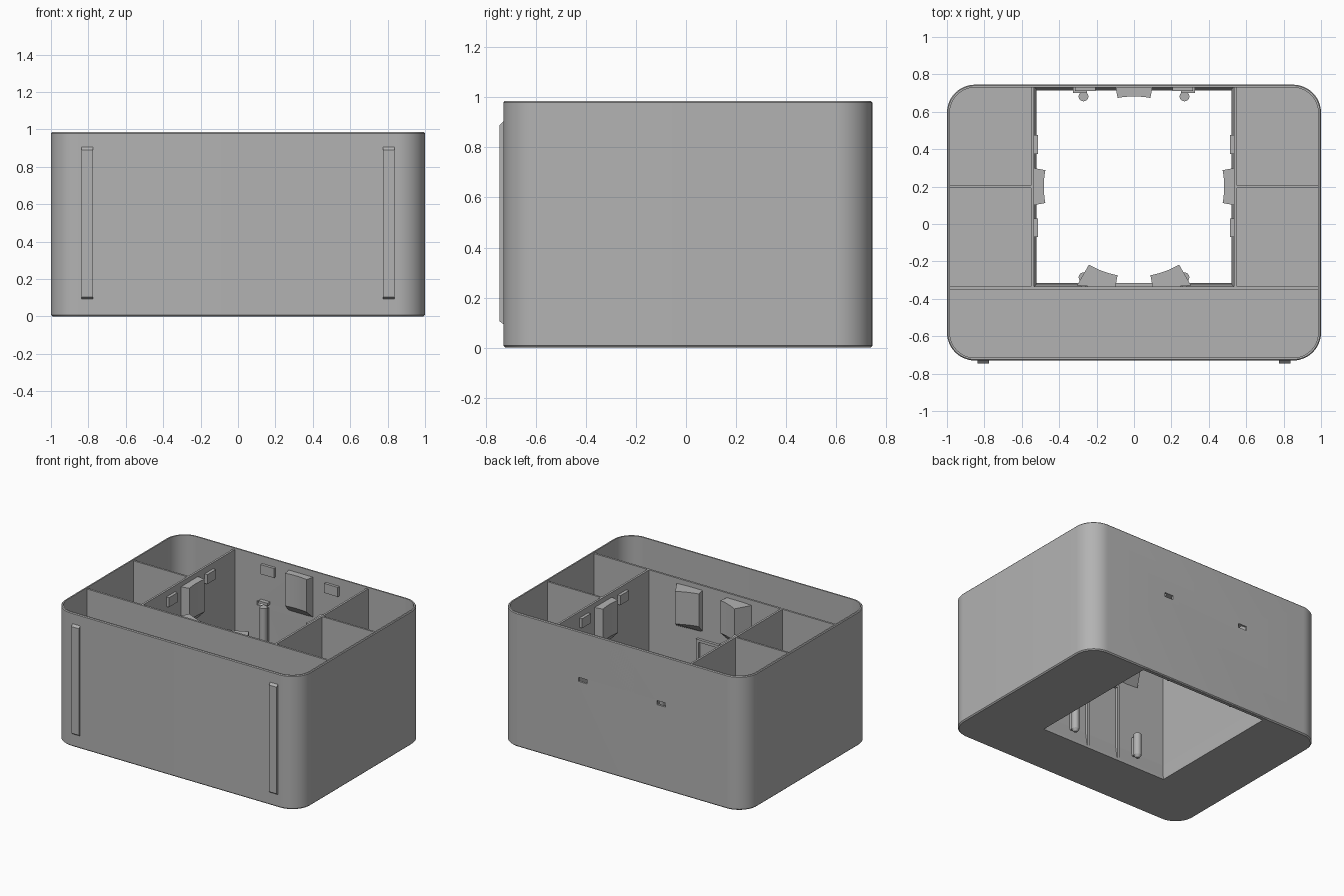
import bpy, bmesh, math
from mathutils import Vector

cube = bpy.data.objects.get("Cube")
if cube:
    bpy.data.objects.remove(cube, do_unlink=True)

grey = bpy.data.materials.new("plain grey")
grey.use_nodes = True
grey.diffuse_color = (0.45, 0.45, 0.45, 1)
grey.node_tree.nodes["Principled BSDF"].inputs["Base Color"].default_value = (0.45, 0.45, 0.45, 1)

HEIGHT = 0.985
FRONT, BACK = -0.73, 0.745
WALL = 0.015
CY = 0.2          # centre of the square bay
BAY = 0.535       # half width of the bay


def loft(name, rings, closed=False):
    """Skin a list of equal-length point rings; cap the ends or join them."""
    bm = bmesh.new()
    loops = [[bm.verts.new(p) for p in ring] for ring in rings]
    pairs = list(zip(loops, loops[1:]))
    if closed:
        pairs.append((loops[-1], loops[0]))
    else:
        bm.faces.new(loops[0])
        bm.faces.new(loops[-1])
    for a, b in pairs:
        for i in range(len(a)):
            j = (i + 1) % len(a)
            bm.faces.new((a[i], a[j], b[j], b[i]))
    bmesh.ops.recalc_face_normals(bm, faces=bm.faces)
    mesh = bpy.data.meshes.new(name)
    bm.to_mesh(mesh)
    bm.free()
    mesh.materials.append(grey)
    obj = bpy.data.objects.new(name, mesh)
    bpy.context.collection.objects.link(obj)
    return obj


def rect(x0, x1, y0, y1, z):
    return [(x0, y0, z), (x1, y0, z), (x1, y1, z), (x0, y1, z)]


def box(name, x0, x1, y0, y1, z0, z1):
    return loft(name, [rect(x0, x1, y0, y1, z0), rect(x0, x1, y0, y1, z1)])


def rounded(inset, z, radius=0.15, steps=12):
    """Rounded rectangle ring of the outer body."""
    r = radius - inset
    ring = []
    for k, (sx, y) in enumerate(((1, BACK - radius), (-1, BACK - radius),
                                 (-1, FRONT + radius), (1, FRONT + radius))):
        for i in range(steps + 1):
            a = math.pi / 2 * (k + i / steps)
            ring.append((sx * (1 - radius) + r * math.cos(a), y + r * math.sin(a), z))
    return ring


def cut(obj, cutter):
    mod = obj.modifiers.new("cut", 'BOOLEAN')
    mod.operation = 'DIFFERENCE'
    mod.solver = 'EXACT'
    mod.object = cutter
    cutter.hide_render = True
    bpy.context.view_layer.objects.active = obj
    bpy.ops.object.modifier_apply(modifier=mod.name)
    bpy.data.objects.remove(cutter, do_unlink=True)


def smooth(obj):
    bpy.ops.object.select_all(action='DESELECT')
    obj.select_set(True)
    bpy.context.view_layer.objects.active = obj
    bpy.ops.object.shade_smooth_by_angle(angle=math.radians(30))


# Outer tub with chamfered rims, bay opening in the floor and slots in the back
shell = loft("outer_shell", [
    rounded(0.008, 0), rounded(0, 0.008), rounded(0, HEIGHT - 0.006),
    rounded(0.005, HEIGHT), rounded(WALL, HEIGHT), rounded(WALL, 0.02)])
cut(shell, box("bay_cutter", -0.52, 0.52, CY - 0.515, CY + 0.515, -0.1, 0.1))
for s in (-1, 1):
    x = s * 0.32
    cut(shell, box("slot_cutter", x - 0.035, x + 0.035, 0.7, 0.8, 0.615, 0.645))
smooth(shell)

# Dividers
TOP = HEIGHT - 0.01
box("front_divider", -0.99, 0.99, CY - BAY - WALL, CY - BAY, 0.01, TOP)
for s, side in ((-1, "right"), (1, "left")):
    xs = sorted((s * BAY, s * (BAY + WALL)))
    box(side + "_bay_wall", *xs, CY - BAY, BACK - 0.01, 0.01, TOP)
    xs = sorted((s * (BAY + WALL), s * 0.99))
    box(side + "_cross_divider", *xs, CY - 0.007, CY + 0.007, 0.01, TOP)


# Sloping lip around the floor opening
def square(h, z):
    return rect(-h, h, CY - h, CY + h, z)


loft("bay_lip", [square(0.52, 0.001), square(0.52, 0.02), square(BAY, 0.12),
                 square(BAY + 0.004, 0.12), square(BAY + 0.004, 0.001)], closed=True)


# Curved pads that grip a round container
def pad(name, normal, start, end, steps=8):
    """Angles in degrees; the inner face follows an arc about the bay centre."""
    def point(angle, r, z):
        a = math.radians(angle)
        return (r * math.cos(a), CY + r * math.sin(a), z)

    def ring(z_in, z_out):
        arc = [point(start + (end - start) * i / steps, 0.482, z_in) for i in range(steps + 1)]
        outer = [point(a, min(0.545 / math.cos(math.radians(a - normal)), 0.61), z_out)
                 for a in (end, start)]
        return arc + outer
    smooth(loft(name, [ring(0.70, 0.63), ring(0.94, 0.94)]))


pad("left_pad", 0, -10.5, 10.5)
pad("back_pad", 90, 79.5, 100.5)
pad("right_pad", 180, 169.5, 190.5)
pad("front_right_pad", 270, 240, 259.5)
pad("front_left_pad", 270, 280.5, 300)

# Small stop blocks near the rim
for s, side in ((-1, "right"), (1, "left")):
    for n, y in enumerate((-0.02, 0.425)):
        xs = sorted((s * 0.513, s * (BAY + 0.005)))
        box(f"{side}_stop_{n + 1}", *xs, y - 0.05, y + 0.05, 0.86, 0.93)
    x = s * 0.26
    box(side + "_back_stop", x - 0.055, x + 0.055, 0.71, 0.735, 0.86, 0.93)


# Round posts with narrowed ends, joined to the wall by webs
def post(name, x, y, z0, z1, r=0.026, tip=0.02, sides=24):
    def ring(radius, z):
        return [(x + radius * math.cos(math.tau * i / sides),
                 y + radius * math.sin(math.tau * i / sides), z) for i in range(sides)]
    smooth(loft(name, [ring(r * 0.5, z0), ring(r, z0 + tip), ring(r, z1)]))


for s, side in ((-1, "right"), (1, "left")):
    x = s * 0.27
    post(side + "_back_post", x, 0.682, 0.03, 0.64)
    box(side + "_back_web", x - 0.01, x + 0.01, 0.69, 0.735, 0.05, 0.62)
    xs = sorted((s * 0.25, s * 0.325))
    box(side + "_back_bracket", *xs, 0.7, 0.735, 0.645, 0.665)
    post(side + "_front_post", x, -0.285, 0.06, 0.24)
    box(side + "_front_web", x - 0.01, x + 0.01, -0.34, -0.29, 0.09, 0.23)

# Raised frame on the bay side of the front divider
for s, side in ((-1, "right"), (1, "left")):
    xs = sorted((s * 0.12, s * 0.14))
    box(side + "_frame_bar", *xs, -0.336, -0.315, 0.02, 0.58)
box("frame_top_bar", -0.14, 0.14, -0.336, -0.315, 0.56, 0.58)

# Raised strips on the front, with sloped ends
for s, side in ((-1, "right"), (1, "left")):
    x = s * 0.805
    loft(side + "_front_strip", [
        [(x + w, FRONT + 0.005, 0.09), (x + w, FRONT - 0.015, 0.105),
         (x + w, FRONT - 0.015, 0.89), (x + w, FRONT + 0.005, 0.91)] for w in (-0.031, 0.031)])
